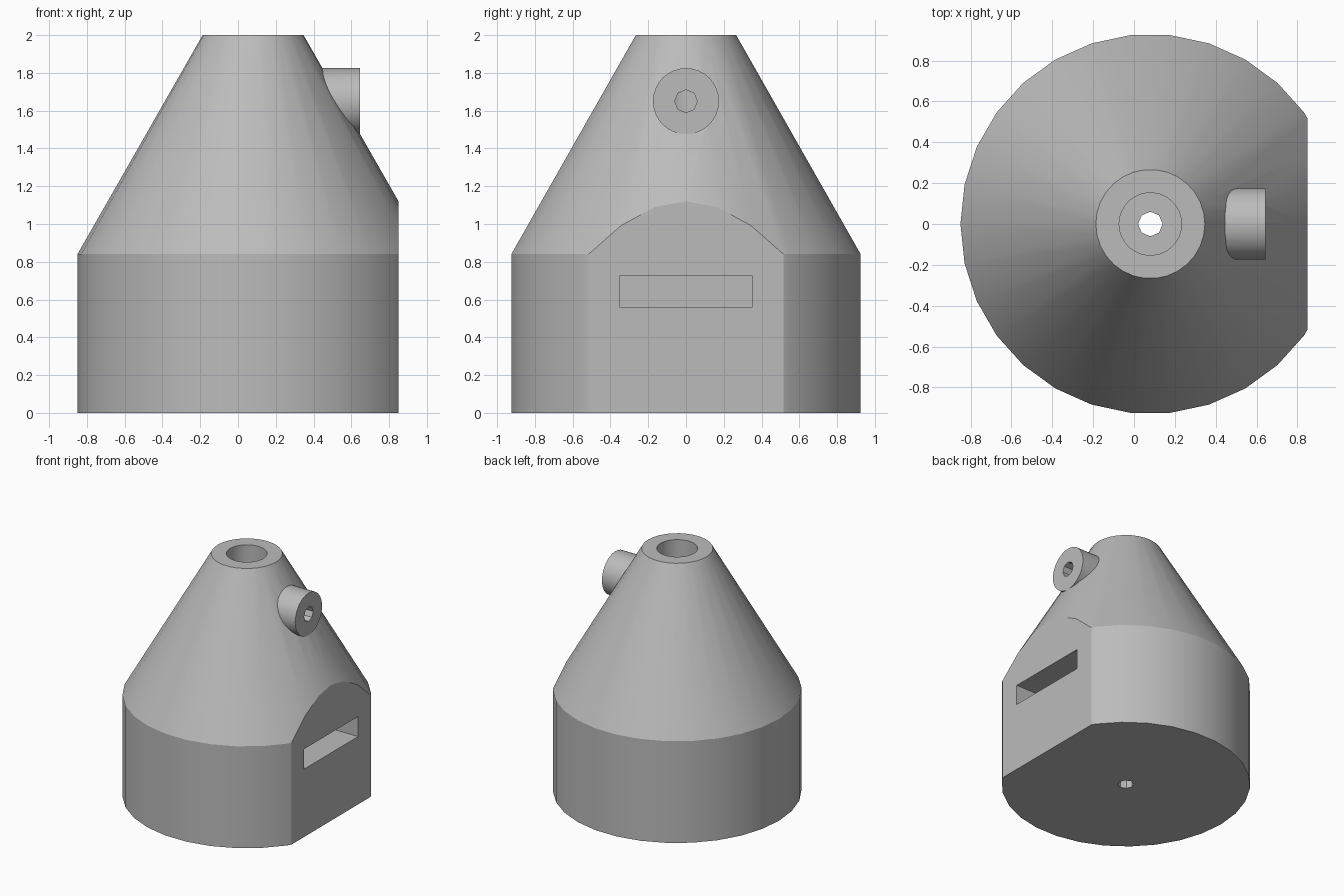
import bpy
import math

AXIS_X = 0.08    # vertical axis of the cone and bores
SIDES = 30

cube = bpy.data.objects.get("Cube")
if cube:
    bpy.data.objects.remove(cube, do_unlink=True)

grey = bpy.data.materials.new("plain_grey")
grey.use_nodes = True
colour = (0.5, 0.5, 0.5, 1.0)
grey.diffuse_color = colour
grey.node_tree.nodes["Principled BSDF"].inputs["Base Color"].default_value = colour


def lathe(name, profile, sides):
    """Closed solid from (radius, height) rings around the vertical axis."""
    verts, faces = [], []
    for r, z in profile:
        for i in range(sides):
            a = math.tau * i / sides
            verts.append((AXIS_X + r * math.cos(a), r * math.sin(a), z))
    for k in range(len(profile) - 1):
        for i in range(sides):
            j = (i + 1) % sides
            a, b = k * sides, (k + 1) * sides
            faces.append((a + i, a + j, b + j, b + i))
    faces.append(tuple(reversed(range(sides))))
    faces.append(tuple(range((len(profile) - 1) * sides, len(profile) * sides)))
    return add_mesh(name, verts, faces)


def side_rod(name, r, x0, x1, z, sides):
    """Closed cylinder lying along x."""
    verts = [(x, r * math.cos(math.tau * i / sides), z + r * math.sin(math.tau * i / sides))
             for x in (x0, x1) for i in range(sides)]
    faces = [(i, (i + 1) % sides, sides + (i + 1) % sides, sides + i) for i in range(sides)]
    faces += [tuple(reversed(range(sides))), tuple(range(sides, 2 * sides))]
    return add_mesh(name, verts, faces)


def block(name, x, y, z):
    """Closed box from three (low, high) ranges."""
    verts = [(a, b, c) for c in z for a, b in
             ((x[0], y[0]), (x[1], y[0]), (x[1], y[1]), (x[0], y[1]))]
    faces = [(i, (i + 1) % 4, 4 + (i + 1) % 4, 4 + i) for i in range(4)]
    faces += [(3, 2, 1, 0), (4, 5, 6, 7)]
    return add_mesh(name, verts, faces)


def add_mesh(name, verts, faces):
    mesh = bpy.data.meshes.new(name)
    mesh.from_pydata(verts, [], faces)
    mesh.materials.append(grey)
    obj = bpy.data.objects.new(name, mesh)
    bpy.context.collection.objects.link(obj)
    return obj


def combine(target, tool, operation):
    """Apply a boolean and discard the tool object."""
    mod = target.modifiers.new(tool.name, 'BOOLEAN')
    mod.operation = operation
    mod.solver = 'EXACT'
    mod.object = tool
    bpy.context.view_layer.objects.active = target
    bpy.ops.object.modifier_apply(modifier=mod.name)
    bpy.data.objects.remove(tool, do_unlink=True)


# Cylinder base with a truncated cone on top
body = lathe("body", [(0.93, 0), (0.93, 0.84), (0.267, 2)], SIDES)

# Flat side, then the boss standing out of the cone
combine(body, block("flat_cutter", (0.85, 2), (-2, 2), (-1, 3)), 'DIFFERENCE')
combine(body, side_rod("boss", 0.175, 0.2, 0.645, 1.65, SIDES + 2), 'UNION')

# Top socket, narrow through hole, boss hole and slot
combine(body, lathe("socket_cutter", [(0.153, 1.3), (0.153, 2.2)], SIDES), 'DIFFERENCE')
combine(body, lathe("hole_cutter", [(0.06, -0.2), (0.06, 1.5)], 8), 'DIFFERENCE')
combine(body, side_rod("boss_hole_cutter", 0.06, 0.1, 0.9, 1.65, 8), 'DIFFERENCE')
combine(body, block("slot_cutter", (-0.27, 1), (-0.352, 0.352), (0.56, 0.725)), 'DIFFERENCE')

# Soft walls, crisp rims
bpy.ops.object.select_all(action='DESELECT')
body.select_set(True)
bpy.context.view_layer.objects.active = body
bpy.ops.object.shade_smooth_by_angle(angle=math.radians(25))
